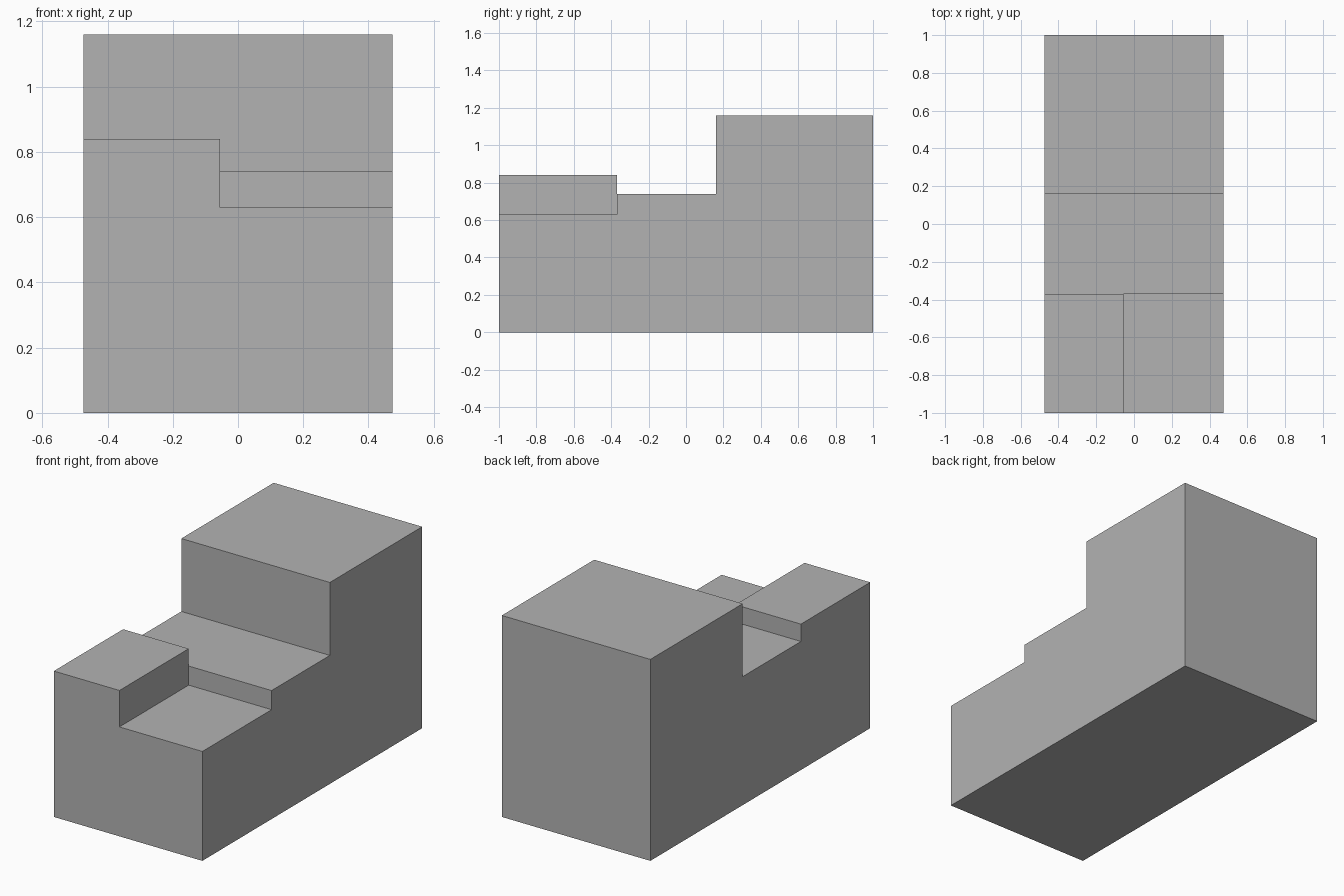
import bpy
import bmesh

cube = bpy.data.objects.get("Cube")
if cube:
    bpy.data.objects.remove(cube, do_unlink=True)

HALF_WIDTH = 0.473
NOTCH_X = -0.055     # side wall of the front notch
STEP_Y = -0.37       # back of the front step
NOTCH_Z = 0.63       # floor of the front notch

grey = bpy.data.materials.new("plain grey")
grey.use_nodes = True
colour = (0.45, 0.45, 0.45, 1)
grey.diffuse_color = colour
grey.node_tree.nodes["Principled BSDF"].inputs["Base Color"].default_value = colour


def prism(name, profile, x0, x1):
    """Extrude a (y, z) profile along x into a closed solid."""
    bm = bmesh.new()
    face = bm.faces.new([bm.verts.new((x0, y, z)) for y, z in profile])
    extruded = bmesh.ops.extrude_face_region(bm, geom=[face])["geom"]
    verts = [g for g in extruded if isinstance(g, bmesh.types.BMVert)]
    bmesh.ops.translate(bm, verts=verts, vec=(x1 - x0, 0, 0))
    bmesh.ops.recalc_face_normals(bm, faces=bm.faces)
    mesh = bpy.data.meshes.new(name)
    bm.to_mesh(mesh)
    bm.free()
    mesh.materials.append(grey)
    obj = bpy.data.objects.new(name, mesh)
    bpy.context.collection.objects.link(obj)
    return obj


# Stepped body: raised front, lower middle tread, tall back
body = prism("stepped_block",
             [(-1, 0), (1, 0), (1, 1.16), (0.16, 1.16), (0.16, 0.74),
              (STEP_Y, 0.74), (STEP_Y, 0.84), (-1, 0.84)],
             -HALF_WIDTH, HALF_WIDTH)

# Notch removed from the left front corner
cutter = prism("notch_cutter",
               [(-1.2, NOTCH_Z), (STEP_Y, NOTCH_Z), (STEP_Y, 1), (-1.2, 1)],
               NOTCH_X, HALF_WIDTH + 0.2)
cutter.hide_render = True

notch = body.modifiers.new("front notch", 'BOOLEAN')
notch.operation = 'DIFFERENCE'
notch.solver = 'EXACT'
notch.object = cutter
bpy.context.view_layer.objects.active = body
bpy.ops.object.modifier_apply(modifier=notch.name)
bpy.data.objects.remove(cutter, do_unlink=True)
